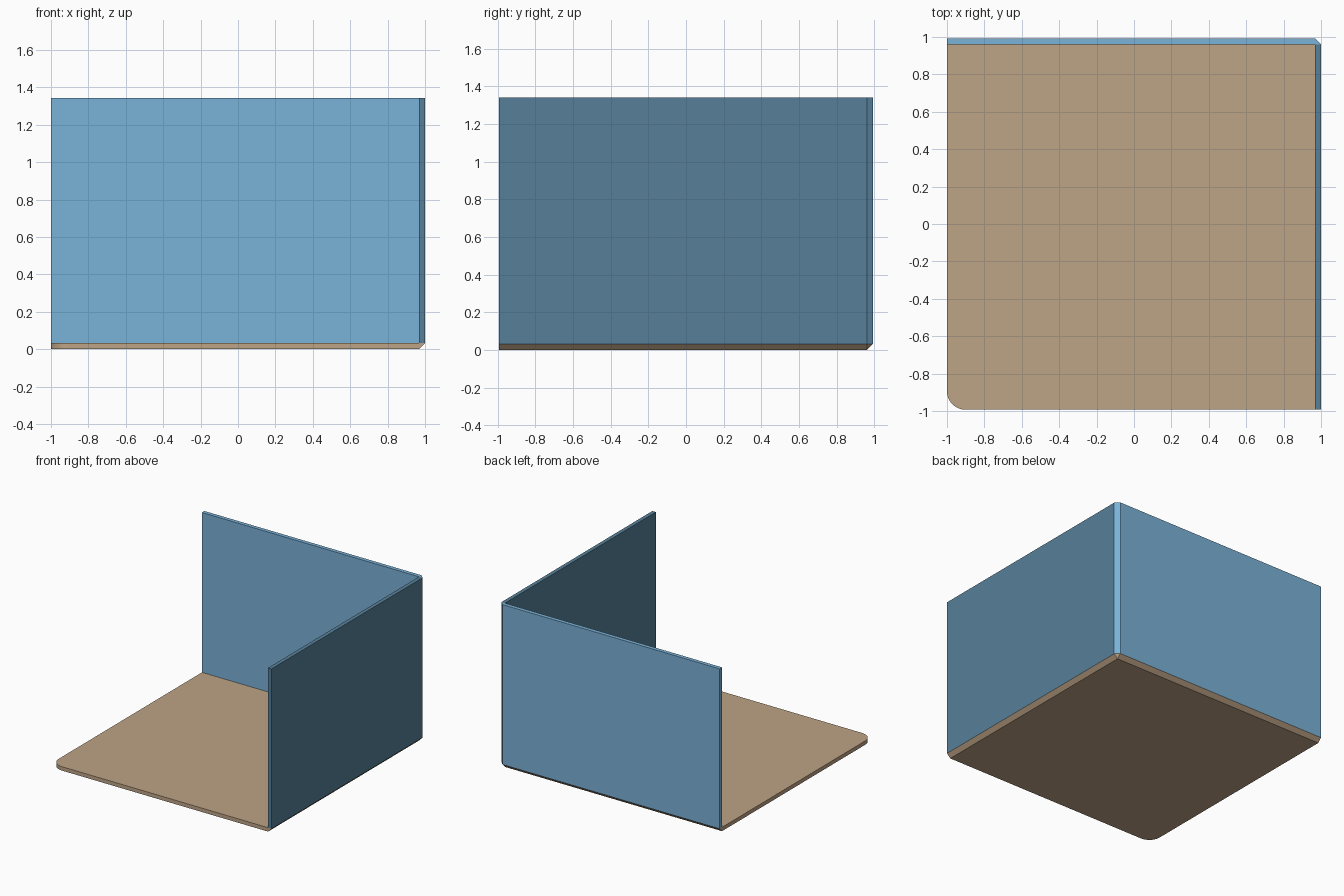
import bpy, bmesh, math

if "Cube" in bpy.data.objects:
    bpy.data.objects.remove(bpy.data.objects["Cube"])

X, Y, H, T, R = 1.0, 0.993, 1.342, 0.032, 0.1   # half width, half depth, height, thickness, corner radius


def material(name, rgb):
    m = bpy.data.materials.new(name)
    lin = [(c / 255 / 12.92) if c / 255 <= 0.04045 else ((c / 255 + 0.055) / 1.055) ** 2.4 for c in rgb]
    m.diffuse_color = (*lin, 1)
    m.use_nodes = True
    m.node_tree.nodes["Principled BSDF"].inputs["Base Color"].default_value = m.diffuse_color
    return m


def prism(name, bottom, top, z0, z1, mat):
    """Solid between two matching outlines (counter-clockwise)."""
    bm = bmesh.new()
    lo = [bm.verts.new((x, y, z0)) for x, y in bottom]
    hi = [bm.verts.new((x, y, z1)) for x, y in top]
    bm.faces.new(lo[::-1])
    bm.faces.new(hi)
    n = len(lo)
    for i in range(n):
        j = (i + 1) % n
        bm.faces.new((lo[i], lo[j], hi[j], hi[i]))
    bmesh.ops.remove_doubles(bm, verts=bm.verts[:], dist=1e-5)
    bmesh.ops.recalc_face_normals(bm, faces=bm.faces[:])
    mesh = bpy.data.meshes.new(name)
    bm.to_mesh(mesh)
    bm.free()
    mesh.materials.append(mat)
    ob = bpy.data.objects.new(name, mesh)
    bpy.context.collection.objects.link(ob)
    return ob


tan = material("floor tan", (190, 164, 134))
light_blue = material("light blue", (122, 178, 216))
dark_blue = material("dark blue", (87, 128, 153))

# Floor: rounded front left corner, underside bevelled along the right and back
arc = []
for i in range(13):
    a = math.pi + i / 12 * math.pi / 2
    arc.append((-X + R + R * math.cos(a), -Y + R + R * math.sin(a)))
xi, yi = X - T, Y - T
floor_top = arc + [(X, -Y), (X, yi), (xi, Y), (-X, Y)]
floor_bottom = arc + [(xi, -Y), (xi, yi), (xi, yi), (-X, yi)]
prism("floor", floor_bottom, floor_top, 0, T, tan)

# Back wall, with the bevelled outer corner
back = [(-X, yi), (X, yi), (xi, Y), (-X, Y)]
prism("back_wall", back, back, T, H, light_blue)

# Right wall
side = [(xi, -Y), (X, -Y), (X, yi), (xi, yi)]
prism("right_wall", side, side, T, H, dark_blue)
